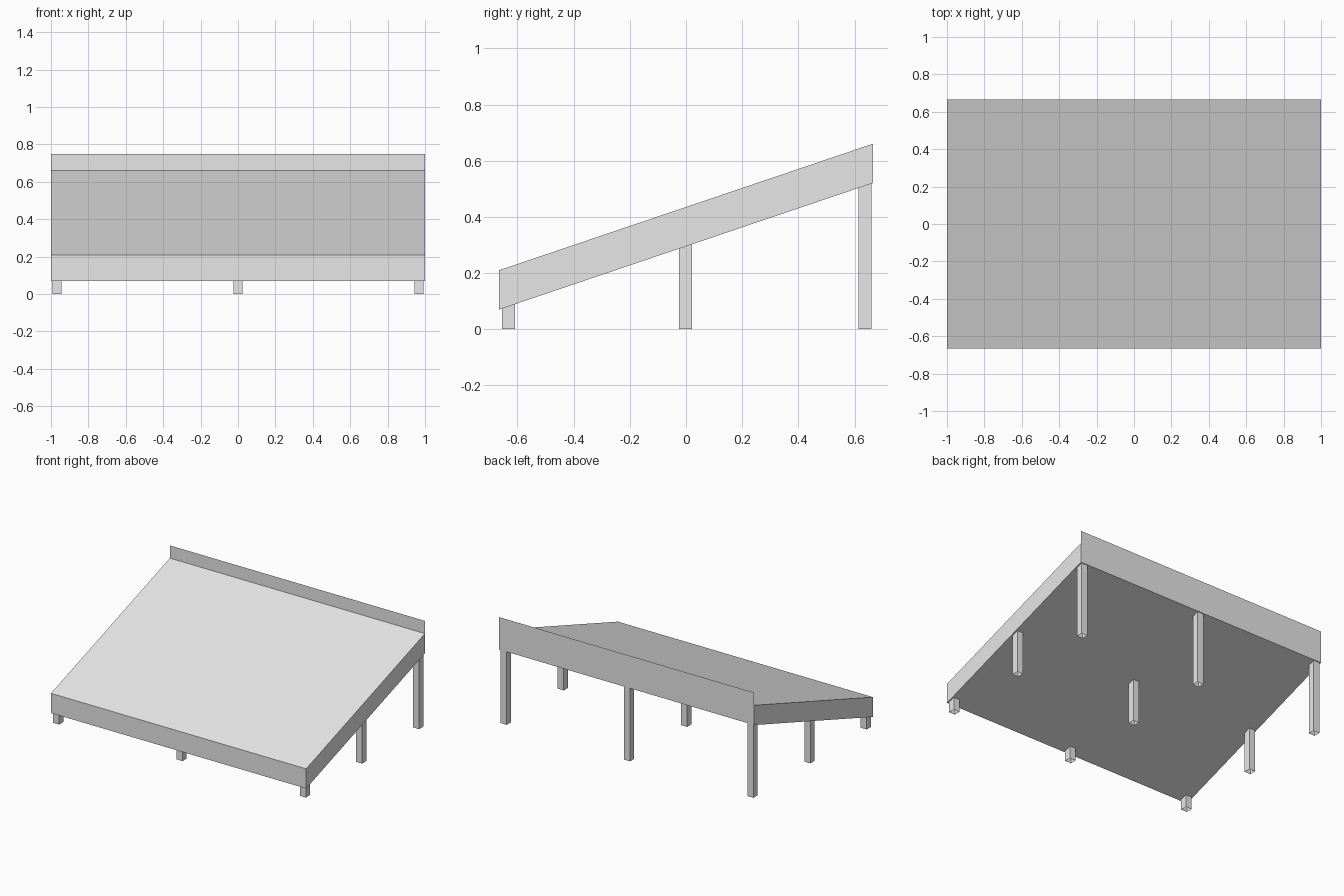
import bpy, bmesh

cube = bpy.data.objects.get("Cube")
if cube:
    bpy.data.objects.remove(cube, do_unlink=True)

HALF_X, HALF_Y = 1.0, 0.665
FRONT_LOW, BACK_LOW, DEPTH = 0.07, 0.52, 0.14
BACK_TOP = 0.75
LEG = 0.0235

grey = bpy.data.materials.new("light_grey")
grey.use_nodes = True
color = (0.8, 0.8, 0.8, 1)
grey.diffuse_color = color
grey.node_tree.nodes["Principled BSDF"].inputs["Base Color"].default_value = color


def underside(y):
    """Height of the sloping underside at depth y."""
    return FRONT_LOW + (BACK_LOW - FRONT_LOW) * (y + HALF_Y) / (2 * HALF_Y)


def sloped_box(name, cx, cy, hx, hy, low, high, drop=None):
    """Box whose lower and upper heights are functions of y; drop picks open faces."""
    bm = bmesh.new()
    bmesh.ops.create_cube(bm, size=2)
    if drop:
        gone = [f for f in bm.faces if drop(f.normal)]
        bmesh.ops.delete(bm, geom=gone, context='FACES')
    for v in bm.verts:
        y = cy + v.co.y * hy
        v.co = (cx + v.co.x * hx, y, high(y) if v.co.z > 0 else low(y))
    return finish(name, bm)


def finish(name, bm):
    mesh = bpy.data.meshes.new(name)
    bm.to_mesh(mesh)
    bm.free()
    mesh.materials.append(grey)
    obj = bpy.data.objects.new(name, mesh)
    bpy.context.collection.objects.link(obj)
    return obj


# Sloping deck, closed at the back by the upright panel
sloped_box("deck", 0, 0, HALF_X, HALF_Y, underside,
           lambda y: underside(y) + DEPTH, lambda n: n.y > 0.9)

# Thin upright panel standing above the deck's rear edge
bm = bmesh.new()
corners = [(HALF_X, BACK_LOW), (-HALF_X, BACK_LOW), (-HALF_X, BACK_TOP), (HALF_X, BACK_TOP)]
bm.faces.new([bm.verts.new((x, HALF_Y, z)) for x, z in corners])
finish("back_panel", bm)

# Hollow square legs, open at the foot, cut to the slope
for row, y in (("front", -0.632), ("middle", -0.002), ("back", 0.637)):
    for side, x in (("right", -0.967), ("centre", 0), ("left", 0.967)):
        sloped_box(f"{row}_{side}_leg", x, y, LEG, LEG, lambda _: 0.0, underside,
                   lambda n: abs(n.z) > 0.9)
